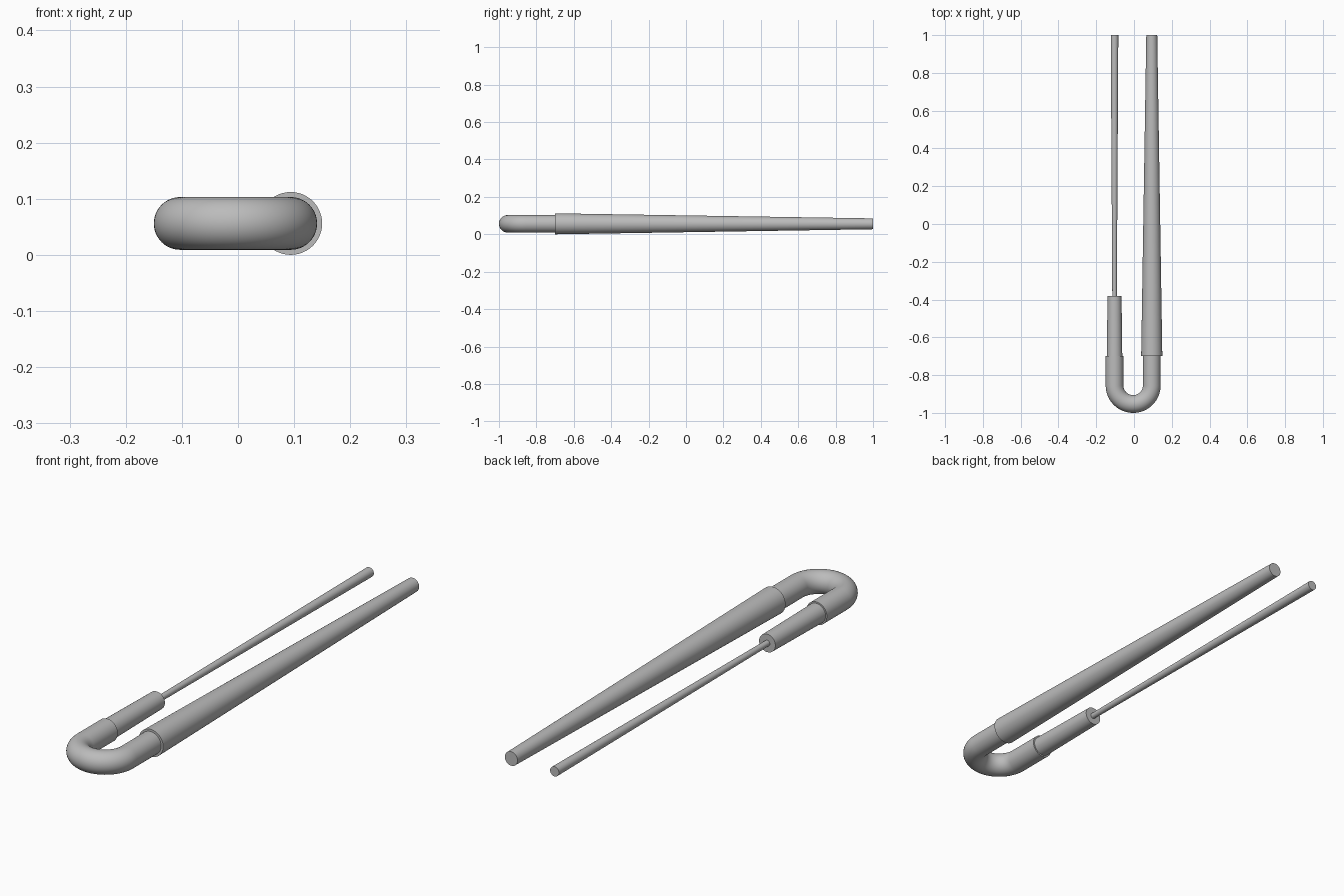
import bpy
import math
from mathutils import Vector

cube = bpy.data.objects.get("Cube")
if cube:
    bpy.data.objects.remove(cube, do_unlink=True)

AXIS_Z = 0.056
LEFT_X, RIGHT_X = 0.094, -0.103
JOINT_Y = -0.70

grey = bpy.data.materials.new("plain_grey")
grey.use_nodes = True
colour = (0.5, 0.5, 0.5, 1)
grey.diffuse_color = colour
grey.node_tree.nodes["Principled BSDF"].inputs["Base Color"].default_value = colour


def sweep(name, path, sides=48):
    """Capped round tube through (x, y, heading, radius) stations."""
    verts, faces = [], []
    for x, y, heading, radius in path:
        across = Vector((math.sin(heading), -math.cos(heading), 0))
        for i in range(sides):
            a = math.tau * i / sides
            offset = across * math.cos(a) + Vector((0, 0, math.sin(a)))
            verts.append(Vector((x, y, AXIS_Z)) + offset * radius)
    for r in range(len(path) - 1):
        for i in range(sides):
            j = (i + 1) % sides
            a, b = r * sides, (r + 1) * sides
            faces.append((a + i, a + j, b + j, b + i))
    faces.append(tuple(reversed(range(sides))))
    last = (len(path) - 1) * sides
    faces.append(tuple(range(last, last + sides)))
    mesh = bpy.data.meshes.new(name)
    mesh.from_pydata(verts, [], faces)
    mesh.materials.append(grey)
    obj = bpy.data.objects.new(name, mesh)
    bpy.context.collection.objects.link(obj)
    bpy.ops.object.select_all(action="DESELECT")
    obj.select_set(True)
    bpy.context.view_layer.objects.active = obj
    bpy.ops.object.mode_set(mode="EDIT")
    bpy.ops.mesh.select_all(action="SELECT")
    bpy.ops.mesh.normals_make_consistent(inside=False)
    bpy.ops.object.mode_set(mode="OBJECT")
    bpy.ops.object.shade_smooth_by_angle(angle=math.radians(40))


def straight(name, x, y0, y1, r0, r1):
    sweep(name, [(x, y0, math.pi / 2, r0), (x, y1, math.pi / 2, r1)])


# U-shaped bend joining the two arms
tube = 0.047
mid = (LEFT_X + RIGHT_X) / 2
bend = (LEFT_X - RIGHT_X) / 2
bend_y = -1 + tube + bend
steps = 32
path = [(RIGHT_X, JOINT_Y, -math.pi / 2, tube)]
for k in range(steps + 1):
    a = math.pi + math.pi * k / steps
    path.append((mid + bend * math.cos(a), bend_y + bend * math.sin(a),
                 a + math.pi / 2, tube))
path.append((LEFT_X, JOINT_Y, math.pi / 2 + math.tau, tube))
sweep("u_bend", path)

# Thick tapered arm
straight("tapered_arm", LEFT_X, JOINT_Y, 1, 0.056, 0.029)

# Sleeve and the thin rod that flares towards its end
straight("sleeve", RIGHT_X, JOINT_Y, -0.38, 0.041, 0.037)
straight("thin_rod", RIGHT_X, -0.38, 1, 0.012, 0.02)
